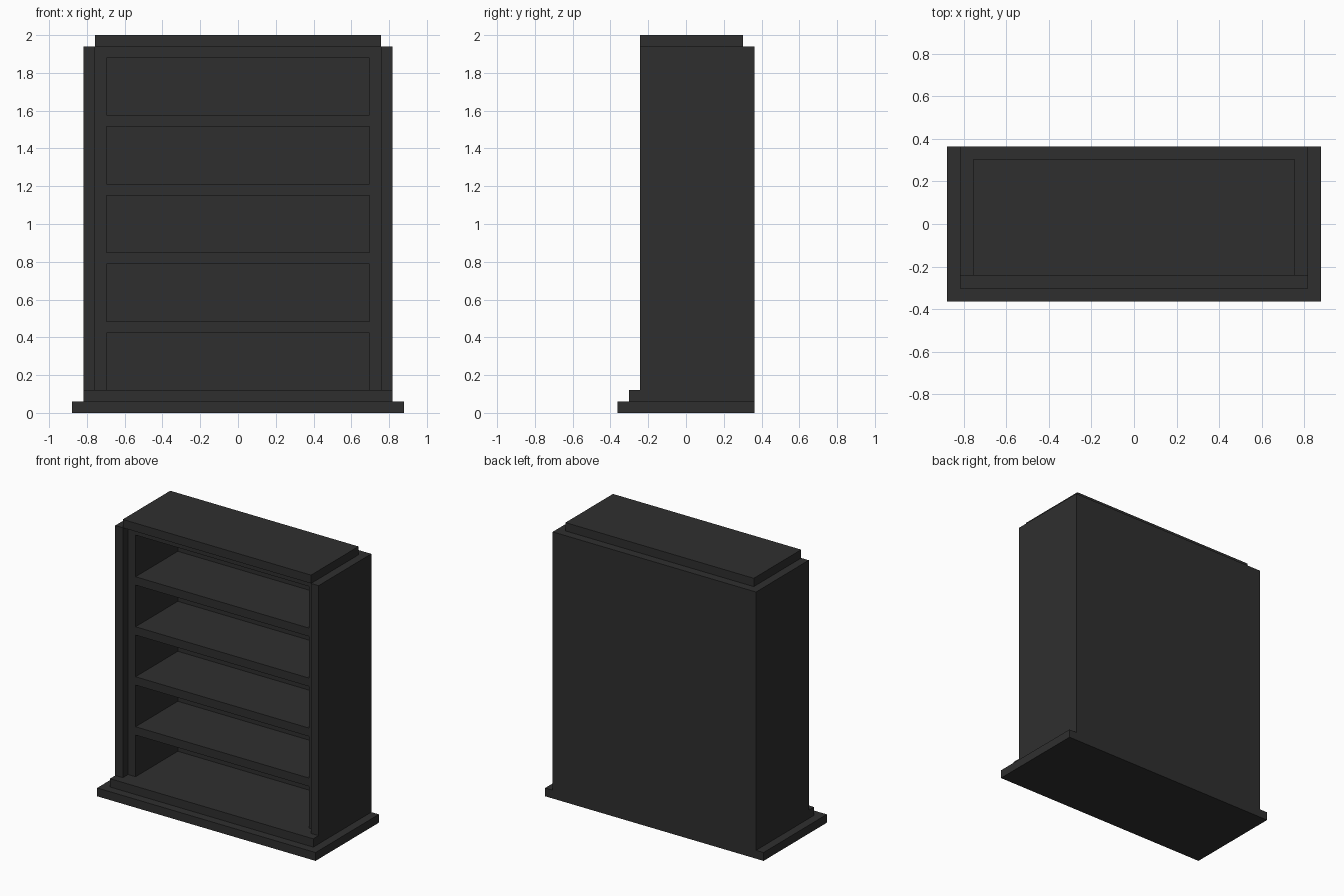
import bpy
import bmesh
from mathutils import Vector

if "Cube" in bpy.data.objects:
    bpy.data.objects.remove(bpy.data.objects["Cube"])

U = 2 / 33  # board thickness; every size is a multiple of it

charcoal = bpy.data.materials.new("charcoal")
charcoal.diffuse_color = (0.028, 0.028, 0.028, 1)
charcoal.use_nodes = True
charcoal.node_tree.nodes["Principled BSDF"].inputs["Base Color"].default_value = charcoal.diffuse_color


def box(name, half_width, y, z):
    """Box centred on x, given its y and z ranges in board units."""
    bm = bmesh.new()
    bmesh.ops.create_cube(bm, size=1)
    size = Vector((2 * half_width, y[1] - y[0], z[1] - z[0])) * U
    centre = Vector((0, (y[0] + y[1]) / 2, (z[0] + z[1]) / 2)) * U
    bmesh.ops.scale(bm, vec=size, verts=bm.verts)
    bmesh.ops.translate(bm, vec=centre, verts=bm.verts)
    mesh = bpy.data.meshes.new(name)
    bm.to_mesh(mesh)
    bm.free()
    mesh.materials.append(charcoal)
    obj = bpy.data.objects.new(name, mesh)
    bpy.context.collection.objects.link(obj)
    return obj


def cut(target, cutter):
    """Subtract a cutter from the target and discard the cutter."""
    cutter.hide_render = True
    mod = target.modifiers.new("cut", 'BOOLEAN')
    mod.operation = 'DIFFERENCE'
    mod.solver = 'EXACT'
    mod.object = cutter
    bpy.context.view_layer.objects.active = target
    bpy.ops.object.modifier_apply(modifier=mod.name)
    bpy.data.objects.remove(cutter)


# Stepped plinth, flush at the back
box("lower_plinth", 14.5, (-6, 6), (0, 1))
box("upper_plinth", 13.5, (-5, 6), (1, 2))

# Bookcase body: side panels stand proud of a recessed front frame
body = box("bookcase_body", 13.5, (-4, 6), (2, 32))
cut(body, box("front_recess_cutter", 12.5, (-5, -3), (1, 33)))

# Five open compartments, leaving shelves one board thick between them
for i in range(5):
    bottom = 2 + 6 * i
    start = bottom if i else bottom - 1  # lowest one sits on the plinth
    cut(body, box("compartment_cutter", 11.5, (-4, 5), (start, bottom + 5)))

# Top board overhanging the recess
box("top_board", 12.5, (-4, 5), (32, 33))
